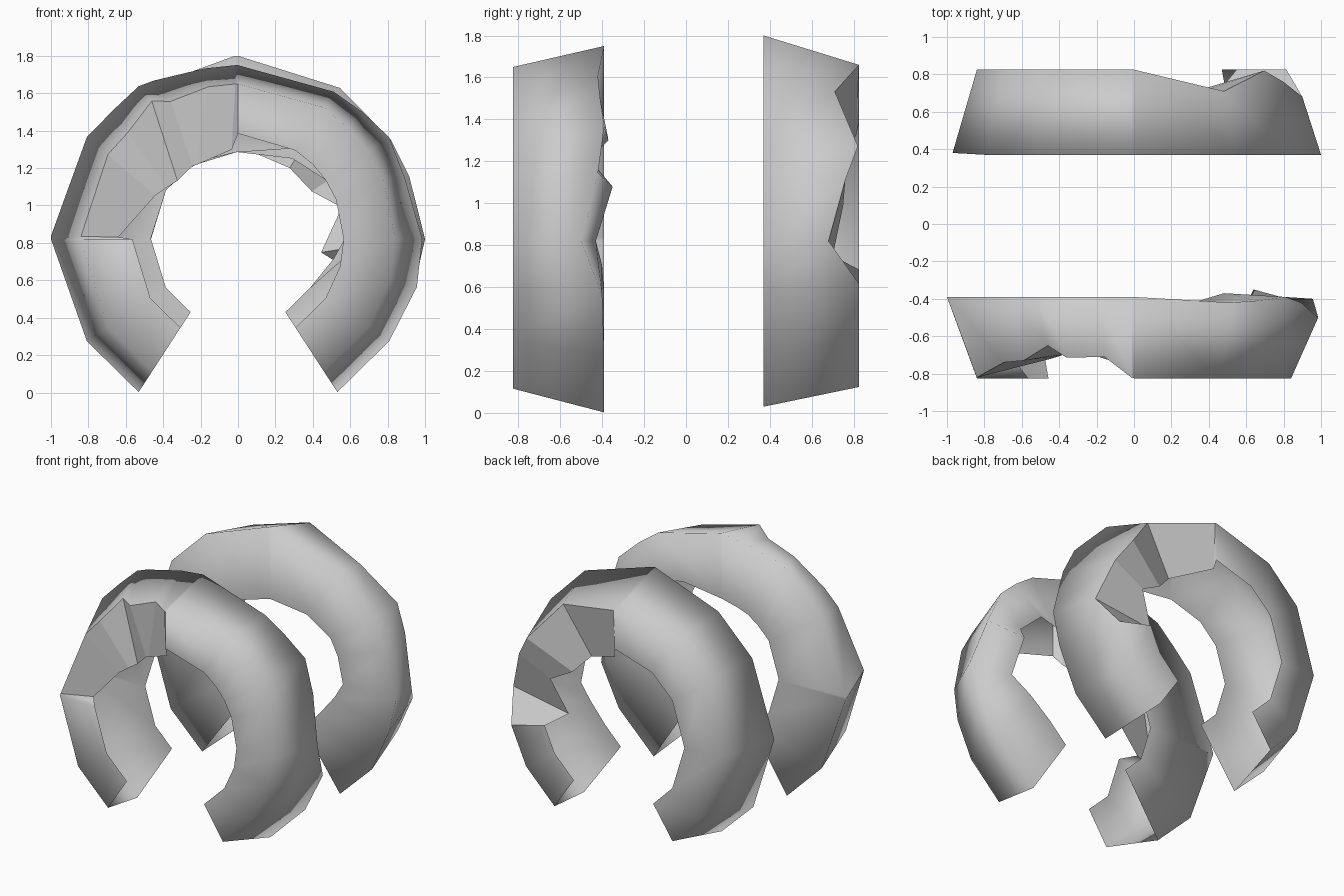
import bpy, bmesh
from math import cos, sin, radians

if "Cube" in bpy.data.objects:
    bpy.data.objects.remove(bpy.data.objects["Cube"])

CZ = 0.82  # height of the ring centre


def pt(angle, r, y):
    a = radians(angle)
    return (r * cos(a), y, CZ + r * sin(a))


def section(angle, side, back_y, ob=None, of=None, inf=None, ib=None):
    """Open channel profile: face rim, face edge, tread edge, back rim; each (angle, r, |y|)."""
    flank = 1.0 if angle in (0, 180) else 0.975
    ob = ob or (angle, flank, back_y)
    of = of or (angle, 0.84, 0.825)
    inf = inf or (angle, 0.565, 0.825)
    ib = ib or (angle, 0.465, back_y)
    return [pt(a, r, side * y) for a, r, y in (inf, of, ob, ib)]


def broken_ring(name, side, back_y, rows, flat_span):
    bm = bmesh.new()
    loops = []
    for angle, over in rows:
        loops.append([bm.verts.new(p) for p in section(angle, side, back_y, **over)])
    for i in range(len(loops) - 1):
        mid = (rows[i][0] + rows[i + 1][0]) / 2
        # face, tread and back walls; the inside and the ends stay open
        for k in range(3):
            quad = (loops[i][k], loops[i][k + 1], loops[i + 1][k + 1], loops[i + 1][k])
            f = bm.faces.new(quad if side < 0 else quad[::-1])
            # chipped faces stay flat, the rest is smooth
            f.smooth = not (k == 0 and flat_span[0] < mid < flat_span[1])
    bm.normal_update()
    # make the tread face outwards
    tread = max(bm.faces, key=lambda f: f.calc_center_median().z)
    if tread.normal.z < 0:
        bmesh.ops.reverse_faces(bm, faces=bm.faces[:])
    me = bpy.data.meshes.new(name)
    bm.to_mesh(me)
    bm.free()
    ob = bpy.data.objects.new(name, me)
    bpy.context.collection.objects.link(ob)
    return ob


# Front ring: chipped face on the upper left, torn inner rim on the right
front_rows = [
    (-57, {}), (-34, {}),
    (-15, {"ob": (-15, 0.99, 0.40), "ib": (-12, 0.56, 0.40)}),
    (0, {"ob": (0, 0.985, 0.50), "ib": (0, 0.68, 0.43)}),
    (22, {"ob": (20, 0.95, 0.42), "ib": (22, 0.69, 0.35)}),
    (34, {"ib": (34, 0.70, 0.46)}),
    (45, {"ob": (46, 0.95, 0.41), "ib": (45, 0.68, 0.37)}),
    (57, {"ob": (57, 0.94, 0.42), "ib": (57, 0.58, 0.42)}),
    (90, {"ob": (90, 0.93, 0.39), "of": (90, 0.83, 0.825)}),
    (91, {"ob": (91, 0.93, 0.39), "of": (91, 0.83, 0.82), "inf": (94, 0.48, 0.76)}),
    (101, {"ob": (101, 0.93, 0.39), "of": (101, 0.83, 0.71), "inf": (119, 0.455, 0.70),
           "ib": (108, 0.455, 0.39)}),
    (116, {"ob": (118, 0.96, 0.39), "of": (116, 0.82, 0.715), "inf": (122, 0.46, 0.70),
           "ib": (118, 0.46, 0.39)}),
    (123, {"of": (122, 0.87, 0.65), "inf": (136, 0.45, 0.68), "ib": (130, 0.46, 0.39)}),
    (134, {"ob": (134, 0.96, 0.39), "of": (136, 0.82, 0.73), "inf": (144, 0.47, 0.70),
           "ib": (140, 0.46, 0.39)}),
    (146, {"of": (147, 0.83, 0.74), "inf": (152, 0.50, 0.72)}),
    (179, {"ob": (179, 1.0, 0.39), "of": (179, 0.84, 0.82), "inf": (179, 0.64, 0.73)}),
    (180, {}), (214, {}), (237, {}),
]
broken_ring("front_broken_ring", -1, 0.39, front_rows, (90.2, 179.2))

# Back ring: chipped face on the upper right
back_rows = [
    (-56, {"ob": (-55, 0.965, 0.37)}), (-34, {}),
    (-14, {"ib": (-12, 0.52, 0.37)}),
    (0, {"of": (0, 0.90, 0.68), "inf": (-9, 0.45, 0.70), "ib": (0, 0.57, 0.38)}),
    (20, {"of": (20, 0.85, 0.76), "inf": (17, 0.58, 0.75), "ib": (20, 0.57, 0.37)}),
    (33, {"of": (33, 0.83, 0.82), "inf": (33, 0.47, 0.73), "ib": (33, 0.57, 0.37)}),
    (56, {"of": (56, 0.86, 0.71), "inf": (54, 0.47, 0.68), "ib": (56, 0.52, 0.37)}),
    (90, {"ob": (90, 0.98, 0.37), "inf": (90, 0.50, 0.81)}),
    (91, {"ob": (91, 0.98, 0.37)}),
    (123, {"ob": (123, 0.95, 0.37)}), (146, {"ob": (146, 0.95, 0.37)}),
    (180, {"ob": (180, 0.97, 0.38)}),
    (214, {"ob": (214, 0.96, 0.37)}), (236, {"ob": (235, 0.95, 0.37)}),
]
broken_ring("back_broken_ring", 1, 0.37, back_rows, (-14, 90.2))
